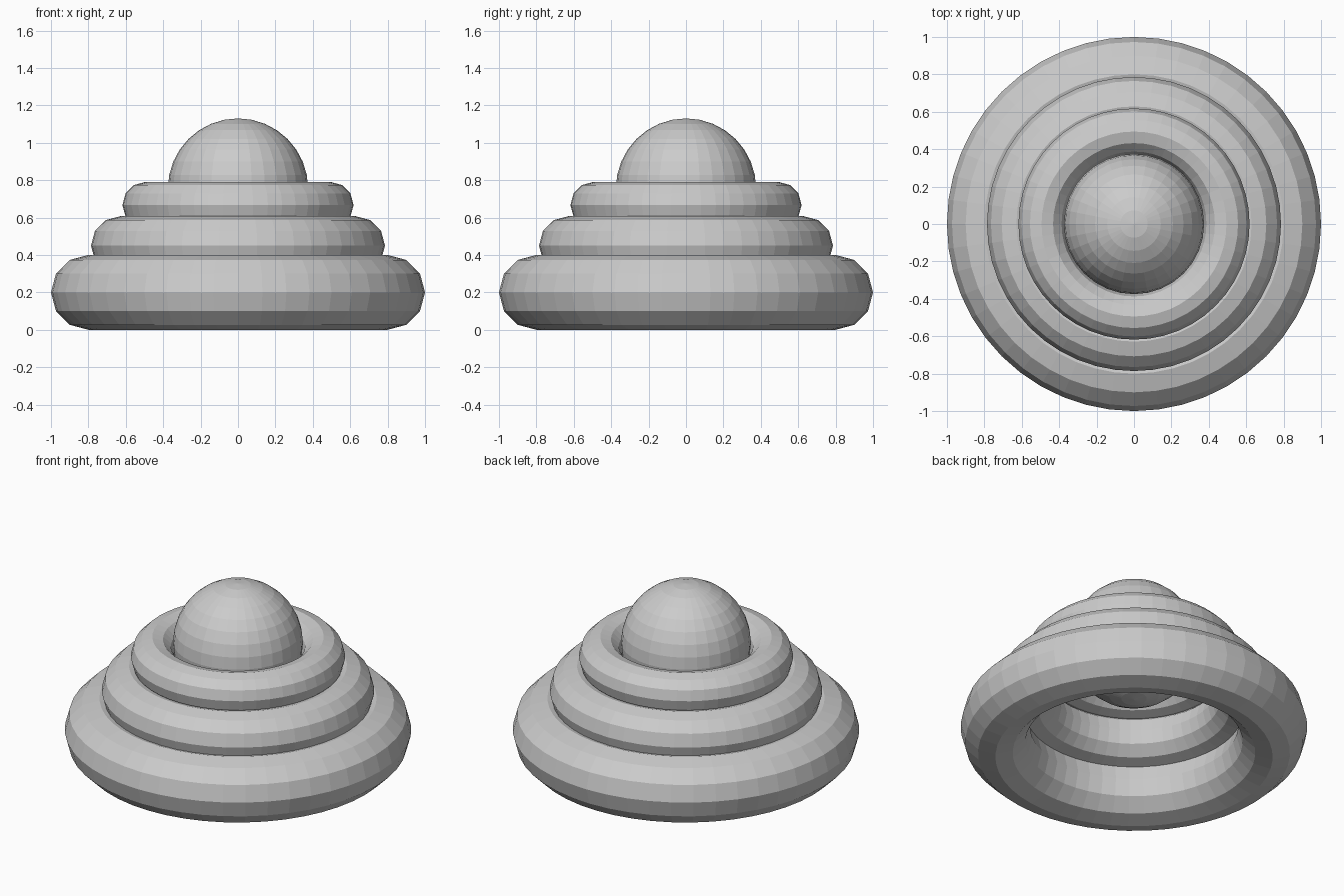
import bpy

if "Cube" in bpy.data.objects:
    bpy.data.objects.remove(bpy.data.objects["Cube"])

# Three stacked rings, each a scaled copy of the base ring proportions
rings = [
    ("base_ring", 1.0, 0.20),
    ("middle_ring", 0.786, 0.45),
    ("top_ring", 0.618, 0.667),
]
for name, outer, z in rings:
    bpy.ops.mesh.primitive_torus_add(
        major_segments=48, minor_segments=12,
        major_radius=0.8 * outer, minor_radius=0.2 * outer,
        location=(0, 0, z))
    bpy.context.object.name = name

# Ball resting in the top ring
bpy.ops.mesh.primitive_uv_sphere_add(
    segments=32, ring_count=16, radius=0.375, location=(0, 0, 0.755))
bpy.context.object.name = "ball"
